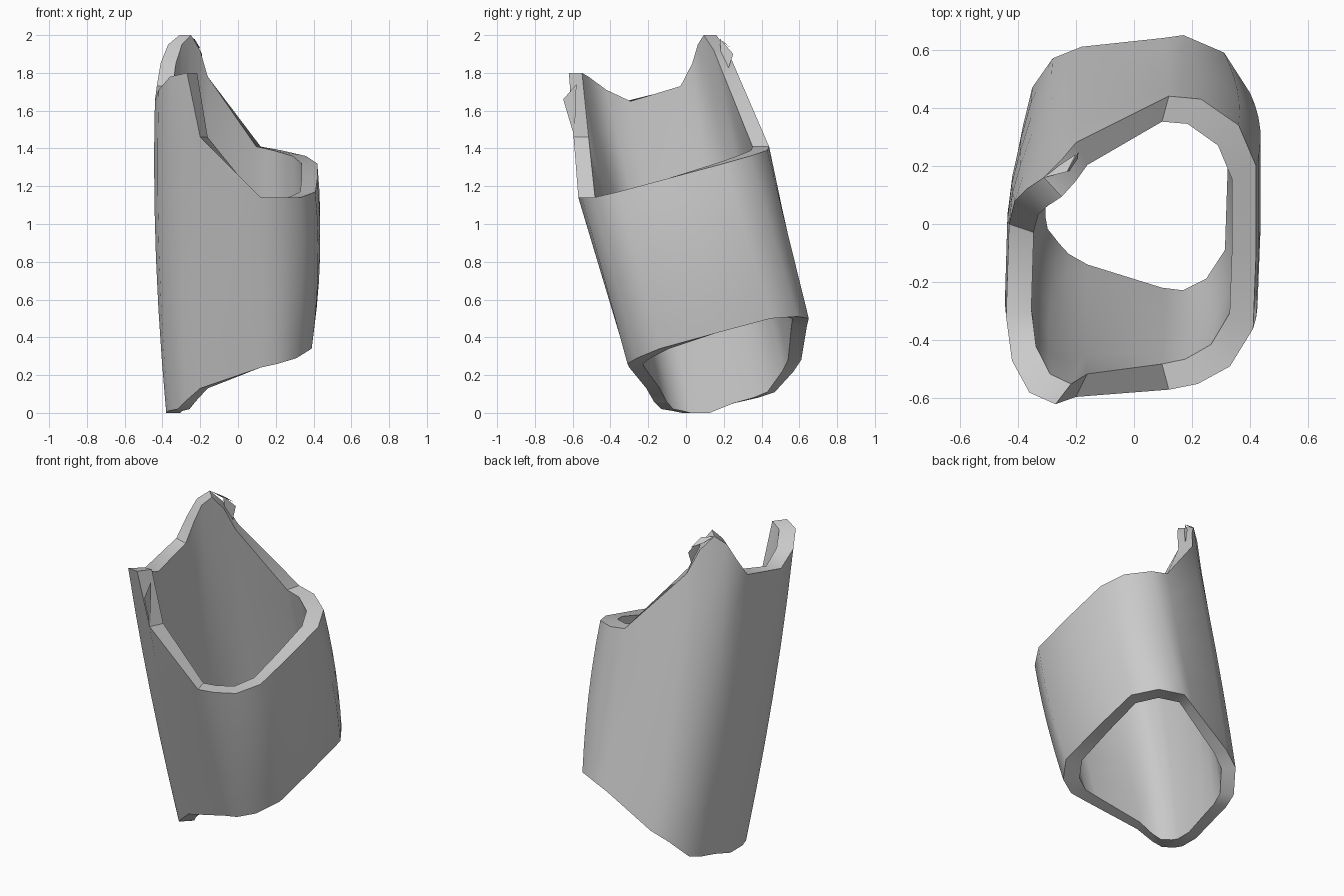
import bpy
import bmesh
import math
from mathutils import Vector

default_cube = bpy.data.objects.get("Cube")
if default_cube:
    bpy.data.objects.remove(default_cube, do_unlink=True)

# Single plain grey for the whole guard
grey = bpy.data.materials.new("plain grey")
grey.use_nodes = True
colour = (0.6, 0.6, 0.6, 1)
grey.diffuse_color = colour
grey.node_tree.nodes["Principled BSDF"].inputs["Base Color"].default_value = colour

# Rim outlines, counter-clockwise from the front
bottom_rim = [
    (.12, -.3, .24), (.21, -.31, .26), (.31, -.26, .29), (.39, -.14, .34),
    (.4, .15, .42), (.4, .45, .5), (.31, .59, .51), (.17, .65, .5),
    (.1, .64, .46), (-.18, .61, .28), (-.28, .57, .22), (-.35, .47, .11),
    (-.37, .38, .08), (-.38, .25, .05), (-.38, .1, 0), (-.38, -.02, 0),
    (-.37, -.07, .01), (-.32, -.13, .02), (-.28, -.17, .06), (-.2, -.21, .13),
]
top_rim = [
    (.12, -.57, 1.14), (.22, -.55, 1.14), (.33, -.49, 1.14), (.41, -.36, 1.17),
    (.42, -.1, 1.24), (.42, .2, 1.32), (.36, .34, 1.36), (.23, .43, 1.39),
    (.12, .44, 1.41), (-.2, .28, 1.78), (-.25, .22, 1.92), (-.31, .16, 2),
    (-.37, .12, 1.95), (-.41, .08, 1.85), (-.43, 0, 1.73), (-.44, -.32, 1.65),
    (-.42, -.47, 1.71), (-.36, -.58, 1.78), (-.27, -.62, 1.8), (-.2, -.595, 1.46),
]
STEPS = 6
BULGE = 0.06
INSET = 0.085


def axis_y(z):
    """Depth of the leaning centre line at a height."""
    return 0.255 - 0.25 * z


def inset_point(p):
    """Move a point towards the leaning centre line."""
    offset = Vector((p.x, p.y - axis_y(p.z), 0))
    offset.x *= 1 - INSET / 0.43
    offset.y *= 1 - INSET / 0.52
    return Vector((offset.x, offset.y + axis_y(p.z), p.z))


def wall_point(low, high, t):
    """Blend the two rims, swelling slightly at mid height."""
    p = Vector(low).lerp(Vector(high), t)
    swell = 1 + BULGE * 4 * t * (1 - t)
    p.x *= swell
    return p


def finish(bm, name):
    mesh = bpy.data.meshes.new(name)
    bm.to_mesh(mesh)
    bm.free()
    mesh.materials.append(grey)
    obj = bpy.data.objects.new(name, mesh)
    bpy.context.collection.objects.link(obj)
    bpy.ops.object.select_all(action="DESELECT")
    obj.select_set(True)
    bpy.context.view_layer.objects.active = obj
    bpy.ops.object.shade_smooth_by_angle(angle=math.radians(40))
    return obj


def bridge(bm, ring_a, ring_b):
    count = len(ring_a)
    for i in range(count):
        j = (i + 1) % count
        bm.faces.new((ring_a[i], ring_a[j], ring_b[j], ring_b[i]))


# Hollow slanted sleeve: outer wall, inner wall and the two rim bands
bm = bmesh.new()
outer, inner = [], []
for step in range(STEPS + 1):
    ring = [wall_point(a, b, step / STEPS) for a, b in zip(bottom_rim, top_rim)]
    outer.append([bm.verts.new(p) for p in ring])
    inner.append([bm.verts.new(inset_point(p)) for p in ring])
for k in range(STEPS):
    bridge(bm, outer[k], outer[k + 1])
    bridge(bm, inner[k + 1], inner[k])
bridge(bm, outer[-1], inner[-1])
bridge(bm, inner[0], outer[0])
bmesh.ops.recalc_face_normals(bm, faces=bm.faces)
finish(bm, "sleeve")


# Thin torn slivers hanging from the two peaks
def sliver(name, points):
    bm = bmesh.new()
    bm.faces.new([bm.verts.new(p) for p in points])
    bmesh.ops.triangulate(bm, faces=bm.faces)
    finish(bm, name)


sliver("front_sliver", [(-.2, -.58, 1.74), (-.2, -.65, 1.66), (-.2, -.59, 1.46)])
sliver("back_sliver", [(-.23, .18, 1.98), (-.19, .25, 1.9), (-.2, .19, 1.72)])
sliver("back_strap", [(-.31, .16, 2), (-.23, .18, 1.98), (-.2, .24, 1.93), (-.26, .2, 1.96)])
